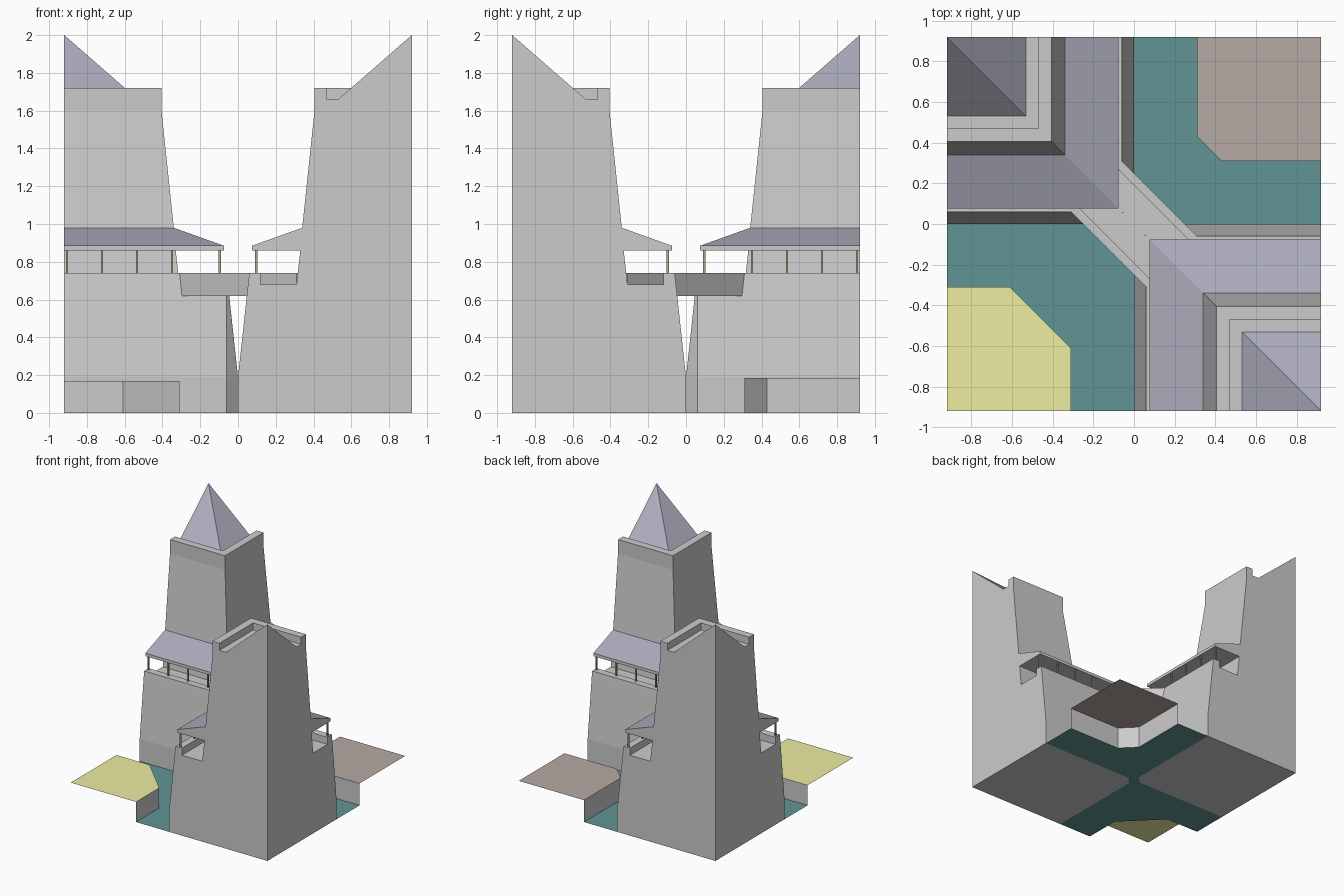
import bpy, bmesh, math

if "Cube" in bpy.data.objects:
    bpy.data.objects.remove(bpy.data.objects["Cube"])

E = 0.92      # half width of the tile
C = 0.06      # corner chamfer of the tower base


def material(name, rgb):
    m = bpy.data.materials.new(name)
    m.diffuse_color = (*rgb, 1)
    m.use_nodes = True
    m.node_tree.nodes["Principled BSDF"].inputs["Base Color"].default_value = m.diffuse_color
    return m


SLATE = material("slate", (0.41, 0.41, 0.50))
WATER = material("water", (0.12, 0.30, 0.30))
SAND = material("sand", (0.85, 0.85, 0.36))
EARTH = material("earth", (0.47, 0.40, 0.37))
WOOD = material("wood", (0.45, 0.38, 0.25))


def finish(name, bm, *mats):
    mesh = bpy.data.meshes.new(name)
    bm.to_mesh(mesh)
    bm.free()
    for m in mats:
        mesh.materials.append(m)
    ob = bpy.data.objects.new(name, mesh)
    bpy.context.collection.objects.link(ob)
    return ob


def opposite(ob, name):
    """Copy turned half a circle about the tile centre."""
    twin = ob.copy()
    twin.name = name
    twin.rotation_euler.z = math.pi
    bpy.context.collection.objects.link(twin)


def add_prism(bm, low, high, z0, z1):
    a = [bm.verts.new((x, y, z0)) for x, y in low]
    b = [bm.verts.new((x, y, z1)) for x, y in high]
    bm.faces.new(a[::-1])
    bm.faces.new(b)
    for i in range(len(a)):
        j = (i + 1) % len(a)
        bm.faces.new((a[i], a[j], b[j], b[i]))


def prism(name, low, high, z0, z1):
    bm = bmesh.new()
    add_prism(bm, low, high, z0, z1)
    bmesh.ops.recalc_face_normals(bm, faces=bm.faces)
    return finish(name, bm)


# Quarter tower: one profile swept round the square corner, cut at the tile edge
profile = [(0, 0), (0, .19), (.053, .68), (.31, .68), (.33, .86), (.075, .86),
           (.075, .885), (.34, .98), (.405, 1.6), (.405, 1.72), (.47, 1.72),
           (.47, 1.66), (.53, 1.66), (E, 2.0)]
roof_steps = (6, 12)
bm = bmesh.new()
rings = []
for d, z in profile:
    c = max(d, C)
    rings.append([bm.verts.new((x, y, z)) for x, y in
                  ((d, -E), (d, -c), (c, -d), (E, -d))])
for i, (r, s) in enumerate(zip(rings, rings[1:])):
    for k in range(3):
        f = bm.faces.new((r[k], r[k + 1], s[k + 1], s[k]))
        f.material_index = int(i in roof_steps)
foot = bm.verts.new((E, -E, 0))
bm.faces.new([r[0] for r in rings] + [foot])
bm.faces.new([r[3] for r in rings] + [foot])
bm.faces.new(rings[0] + [foot])
bmesh.ops.remove_doubles(bm, verts=bm.verts, dist=1e-4)
bmesh.ops.recalc_face_normals(bm, faces=bm.faces)
tower = finish("front_tower", bm, None, SLATE)
opposite(tower, "back_tower")

# Parapet running along a terrace, over the bridge and along the other terrace
def parapet_outline(o):
    return [(-E, o), (-.25 - o, o), (o, -.25 - o), (o, -E),
            (.12, -E), (.12, -.31), (-.31, .12), (-E, .12)]


parapet = prism("front_parapet", parapet_outline(.053), parapet_outline(.06), .68, .74)
opposite(parapet, "back_parapet")

# Diagonal bridge slab between the towers
def slab_outline(o):
    half = [(-.25 - o, o), (o, -.25 - o), (o, -o)]
    return half + [(-x, -y) for x, y in half]


prism("bridge", slab_outline(.047), slab_outline(.053), .62, .68)

# Terrace posts standing on the parapets
bm = bmesh.new()
w = .006
for i in range(4):
    t = .35 + .185 * i
    for x, y in ((.097, -t), (t, -.097)):
        sq = [(x - w, y - w), (x + w, y - w), (x + w, y + w), (x - w, y + w)]
        add_prism(bm, sq, sq, .74, .86)
posts = finish("front_posts", bm, WOOD)
opposite(posts, "back_posts")

# Raised banks: open ground sheet with a wall on the water side
sand = [(-E, -E), (-.31, -E), (-.31, -.61), (-.61, -.31), (-E, -.31)]
earth = [(E, E), (.31, E), (.31, .43), (.43, .31), (E, .31)]
for name, outline, top, mat in (("sand_bank", sand, .17, SAND),
                                ("earth_bank", earth, .185, EARTH)):
    bm = bmesh.new()
    high = [bm.verts.new((x, y, top)) for x, y in outline]
    bm.faces.new(high).material_index = 1
    low = [bm.verts.new((x, y, 0)) for x, y in outline[1:]]
    for i in range(3):
        bm.faces.new((low[i], low[i + 1], high[i + 2], high[i + 1]))
    finish(name, bm, None, mat)

# Water sheet between banks and towers
bm = bmesh.new()
shore = ([(-E, 0)] + sand[:0:-1] + [(0, -E), (0, -C), (C, 0), (E, 0)]
         + earth[:0:-1] + [(0, E), (0, C), (-C, 0)])
bm.faces.new([bm.verts.new((x, y, 0)) for x, y in shore])
finish("water", bm, WATER)
